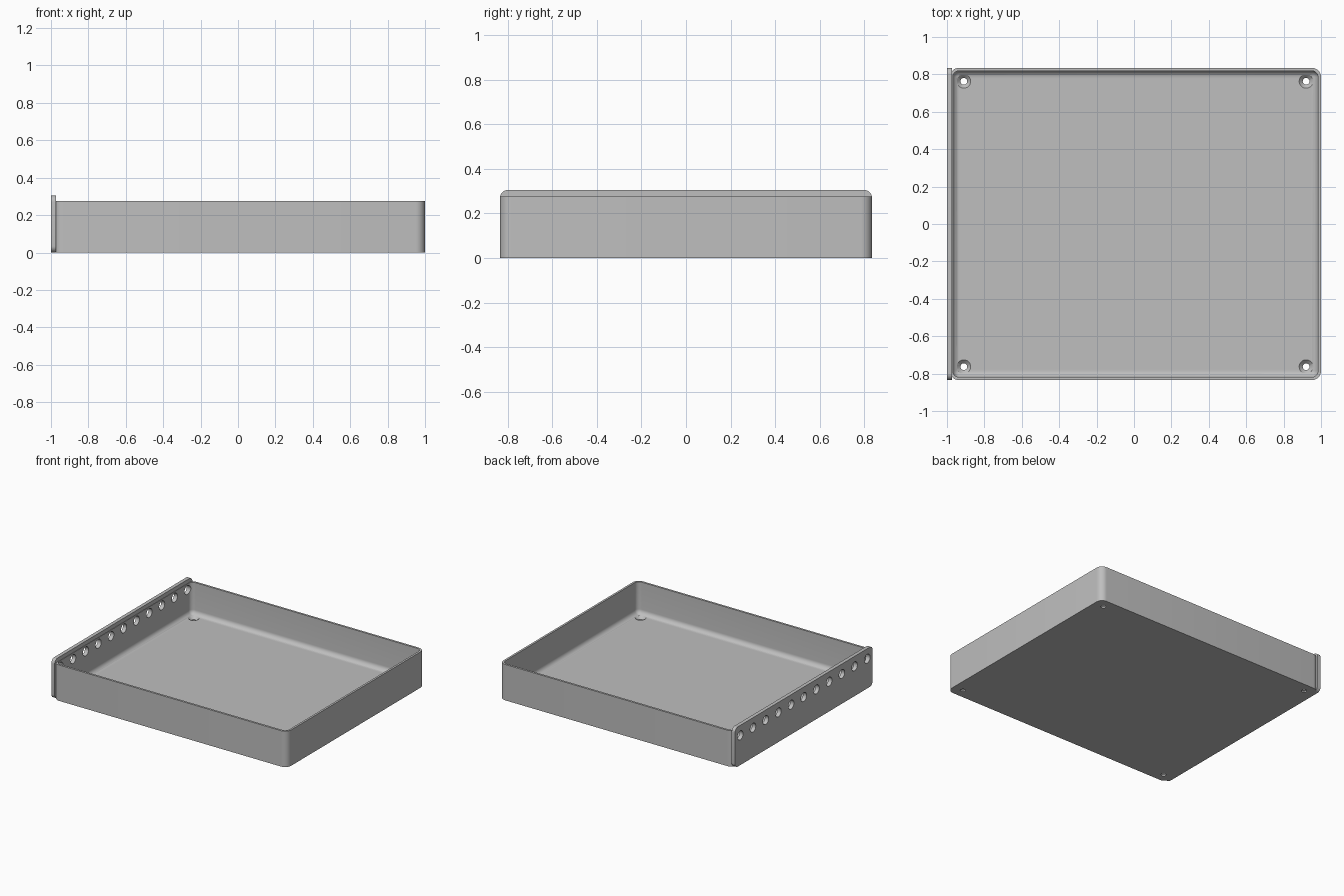
import bpy, bmesh, math
from mathutils import Matrix, Vector

cube = bpy.data.objects.get("Cube")
if cube:
    bpy.data.objects.remove(cube, do_unlink=True)

grey = bpy.data.materials.new("plain grey")
grey.use_nodes = True
GREY = (0.52, 0.52, 0.52, 1)
grey.diffuse_color = GREY
grey.node_tree.nodes["Principled BSDF"].inputs["Base Color"].default_value = GREY

SEG = 8            # steps per rounded corner
WALL, FLOOR = 0.016, 0.03
FILLET = 0.036     # inner floor fillet
CORNER = 0.05      # outer corner radius


def rounded_rect(u0, u1, v0, v1, r):
    """Counter-clockwise outline with rounded corners."""
    corners = [(u1 - r, v1 - r), (u0 + r, v1 - r), (u0 + r, v0 + r), (u1 - r, v0 + r)]
    pts = []
    for i, (cu, cv) in enumerate(corners):
        for k in range(SEG + 1):
            a = math.pi / 2 * (i + k / SEG)
            pts.append((cu + r * math.cos(a), cv + r * math.sin(a)))
    return pts


def loft(name, rings):
    """Skin a stack of equal rings and cap both ends."""
    bm = bmesh.new()
    loops = [[bm.verts.new(p) for p in ring] for ring in rings]
    for a, b in zip(loops, loops[1:]):
        for i in range(len(a)):
            j = (i + 1) % len(a)
            bm.faces.new((a[i], a[j], b[j], b[i]))
    bm.faces.new(loops[0][::-1])
    bm.faces.new(loops[-1])
    bmesh.ops.recalc_face_normals(bm, faces=bm.faces)
    return finish(name, bm)


def finish(name, bm):
    mesh = bpy.data.meshes.new(name)
    bm.to_mesh(mesh)
    bm.free()
    mesh.materials.append(grey)
    obj = bpy.data.objects.new(name, mesh)
    bpy.context.collection.objects.link(obj)
    return obj


def add_cone(bm, r1, r2, depth, centre, axis="Z"):
    turn = Matrix.Rotation(math.pi / 2, 4, "Y") if axis == "X" else Matrix()
    bmesh.ops.create_cone(bm, cap_ends=True, segments=32, radius1=r1, radius2=r2,
                          depth=depth, matrix=Matrix.Translation(Vector(centre)) @ turn)


def cut(obj, cutter):
    mod = obj.modifiers.new("holes", "BOOLEAN")
    mod.operation = "DIFFERENCE"
    mod.solver = "EXACT"
    mod.object = cutter
    bpy.ops.object.select_all(action="DESELECT")
    bpy.context.view_layer.objects.active = obj
    obj.select_set(True)
    bpy.ops.object.modifier_apply(modifier=mod.name)


# Tray: outer shell, rim, inner wall and filleted floor in one loft
def tray_ring(inset, z):
    r = max(CORNER - inset, 0.003)
    outline = rounded_rect(-0.985 + inset, 1 - inset, -0.835 + inset, 0.835 - inset, r)
    return [(x, y, z) for x, y in outline]


rings = [tray_ring(0, 0), tray_ring(0, 0.275), tray_ring(WALL, 0.275)]
for k in range(SEG + 1):
    a = math.pi / 2 * k / SEG
    rings.append(tray_ring(WALL + FILLET * (1 - math.cos(a)),
                           FLOOR + FILLET * (1 - math.sin(a))))
tray = loft("tray", rings)

# End plate with rounded corners
outline = rounded_rect(-0.835, 0.835, 0, 0.305, 0.035)
plate = loft("end_plate", [[(x, y, z) for y, z in outline] for x in (-1, -0.972)])

# Row of holes through the plate and the wall behind it
bm = bmesh.new()
for i in range(11):
    add_cone(bm, 0.034, 0.034, 0.2, (-0.985, (i - 5) * 0.154, 0.228), "X")
row_cutter = finish("row_hole_cutter", bm)

# Screw holes in the floor, and their countersinks
screw_spots = [(x, y) for x in (-0.91, 0.92) for y in (-0.763, 0.763)]
bm = bmesh.new()
for x, y in screw_spots:
    add_cone(bm, 0.018, 0.018, 0.2, (x, y, 0))
screw_cutter = finish("screw_hole_cutter", bm)
bm = bmesh.new()
for x, y in screw_spots:
    add_cone(bm, 0.016, 0.04, 0.024, (x, y, FLOOR - 0.009))
sink_cutter = finish("countersink_cutter", bm)

cut(plate, row_cutter)
for cutter in (row_cutter, screw_cutter, sink_cutter):
    cut(tray, cutter)
for cutter in (row_cutter, screw_cutter, sink_cutter):
    bpy.data.objects.remove(cutter, do_unlink=True)

# Smooth the rounded areas, keep edges crisp
bpy.ops.object.select_all(action="DESELECT")
for obj in (tray, plate):
    obj.select_set(True)
bpy.context.view_layer.objects.active = tray
bpy.ops.object.shade_smooth_by_angle(angle=math.radians(30))
